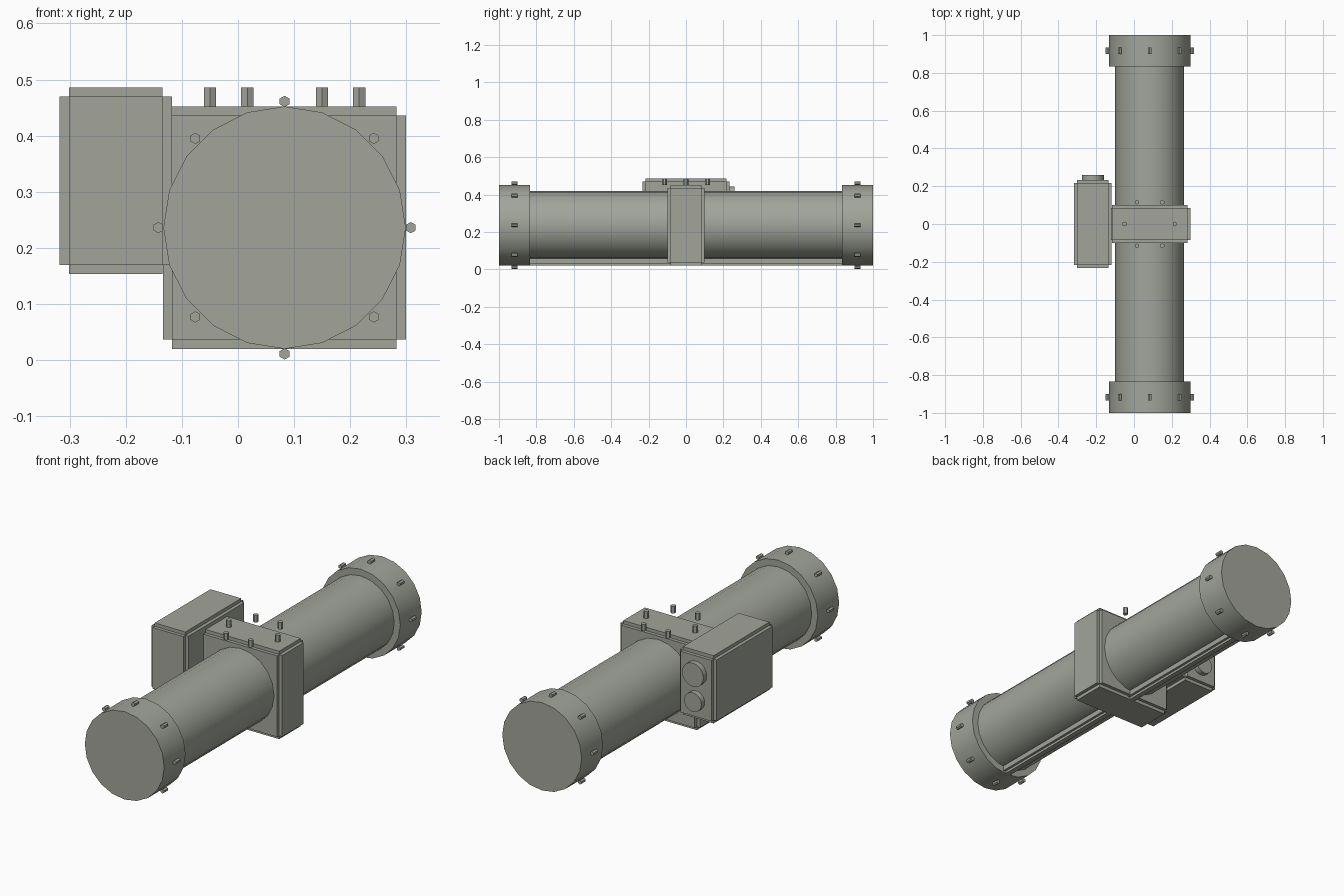
import bpy, math
from mathutils import Vector

if "Cube" in bpy.data.objects:
    bpy.data.objects.remove(bpy.data.objects["Cube"])

CX, CZ = 0.083, 0.236   # main axis of the tube
S = 0.0165              # step depth on the box edges

# Olive grey paint for every part
paint = bpy.data.materials.new("olive_grey")
paint.diffuse_color = (0.36, 0.378, 0.328, 1)
paint.use_nodes = True
paint.node_tree.nodes["Principled BSDF"].inputs["Base Color"].default_value = paint.diffuse_color


def cyl(name, r, length, loc, sides, axis='Y'):
    rot = (math.pi / 2, 0, 0) if axis == 'Y' else (0, 0, 0)
    bpy.ops.mesh.primitive_cylinder_add(vertices=sides, radius=r, depth=length,
                                        location=loc, rotation=rot)
    o = bpy.context.object
    o.name = name
    o.data.materials.append(paint)
    return o


def smooth(o):
    bpy.ops.object.shade_smooth_by_angle(angle=math.radians(30))
    return o


def stepped_box(name, lo, hi, s=S):
    """Core box whose six faces are each extruded outwards, notching every edge."""
    lo, hi = Vector(lo), Vector(hi)
    verts, faces = [], []
    quads = [(0, 1, 3, 2), (4, 6, 7, 5), (0, 4, 5, 1), (2, 3, 7, 6), (0, 2, 6, 4), (1, 5, 7, 3)]
    for axis in range(3):
        a, b = lo + Vector((s, s, s)), hi - Vector((s, s, s))
        a[axis], b[axis] = lo[axis], hi[axis]
        n = len(verts)
        verts += [(x, y, z) for x in (a.x, b.x) for y in (a.y, b.y) for z in (a.z, b.z)]
        faces += [tuple(n + i for i in q) for q in quads]
    me = bpy.data.meshes.new(name)
    me.from_pydata(verts, [], faces)
    me.materials.append(paint)
    o = bpy.data.objects.new(name, me)
    bpy.context.collection.objects.link(o)
    return o


# Main tube
smooth(cyl("main_tube", 0.183, 1.7, (CX, 0, CZ), 20))

# End caps with a ring of eight bolts each
for side, tag in ((-1, "front"), (1, "back")):
    y = side * 0.917
    smooth(cyl(tag + "_end_cap", 0.216, 0.166, (CX, y, CZ), 20))
    for i in range(8):
        a = i * math.pi / 4
        cyl(f"{tag}_cap_bolt_{i}", 0.01, 0.033,
            (CX + 0.225 * math.cos(a), y, CZ + 0.225 * math.sin(a)), 6)

# Central clamp block
stepped_box("clamp_block", (-0.134, -0.1, 0.02), (0.299, 0.1, 0.452))

# Ring of bolts above the clamp
for i in range(6):
    a = i * math.pi / 3
    cyl(f"clamp_bolt_{i}", 0.0125, 0.034,
        (CX + 0.133 * math.cos(a), 0.133 * math.sin(a), 0.469), 6, 'Z')

# Side control box and its two knobs
stepped_box("control_box", (-0.318, -0.233, 0.153), (-0.118, 0.233, 0.486))
smooth(cyl("large_knob", 0.058, 0.05, (-0.218, 0.234, 0.386), 20))
smooth(cyl("small_knob", 0.047, 0.05, (-0.218, 0.234, 0.251), 20))

# Rail under the tube
stepped_box("bottom_rail", (CX - 0.025, -0.85, 0.02), (CX + 0.025, 0.85, 0.07), 0.012)
